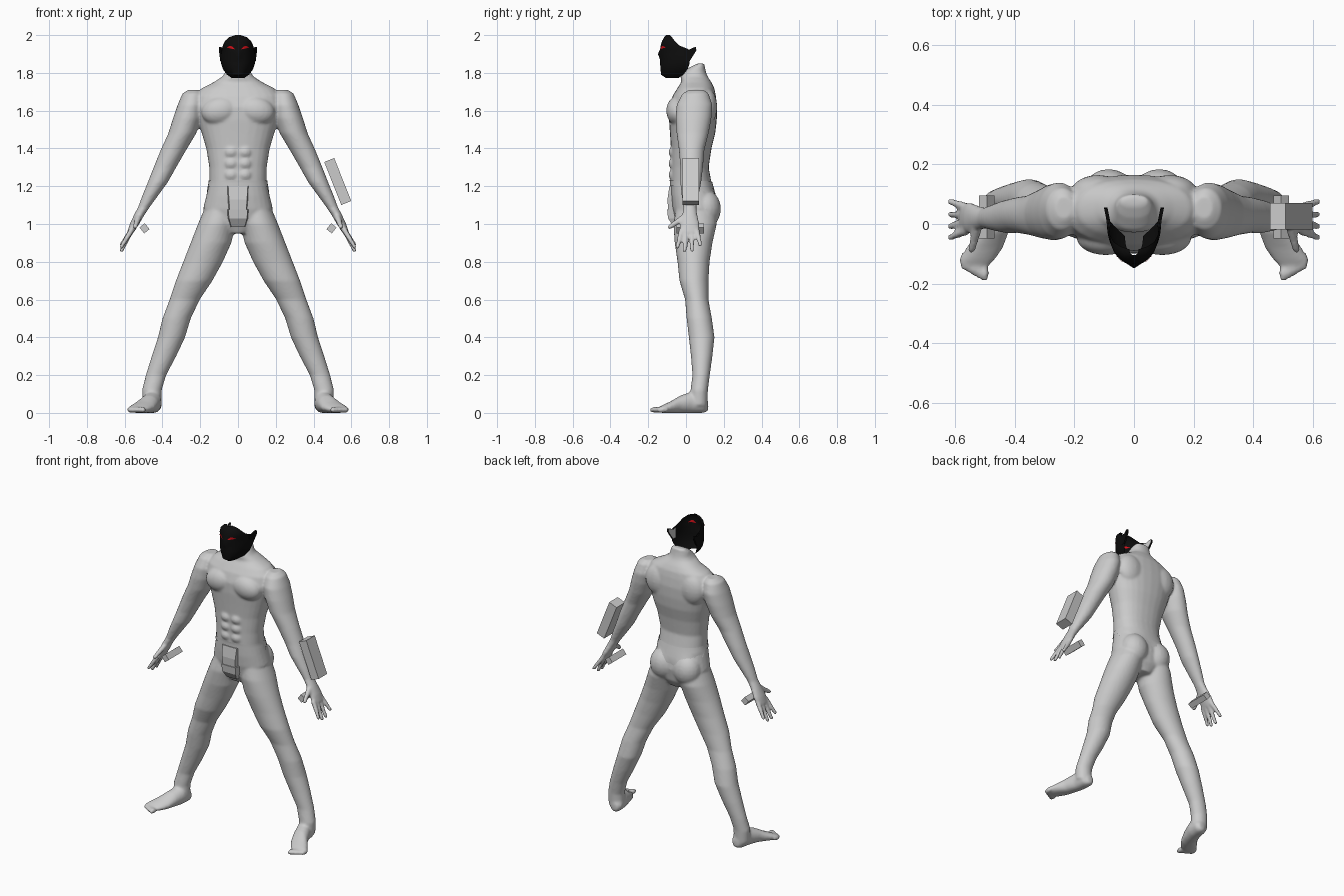
import bpy, bmesh, math
from mathutils import Vector, Matrix

if "Cube" in bpy.data.objects:
    bpy.data.objects.remove(bpy.data.objects["Cube"])


def material(name, rgb):
    m = bpy.data.materials.new(name)
    m.use_nodes = True
    m.diffuse_color = (*rgb, 1)
    m.node_tree.nodes["Principled BSDF"].inputs["Base Color"].default_value = (*rgb, 1)
    return m


GREY = material("light grey", (0.6, 0.6, 0.6))
BLACK = material("black", (0.004, 0.004, 0.004))
RED = material("red", (0.7, 0.005, 0.01))


def finish(bm, name, mats, smooth=None):
    bmesh.ops.recalc_face_normals(bm, faces=bm.faces)
    me = bpy.data.meshes.new(name)
    bm.to_mesh(me)
    bm.free()
    ob = bpy.data.objects.new(name, me)
    bpy.context.collection.objects.link(ob)
    for m in mats:
        me.materials.append(m)
    if smooth:
        shade(ob, smooth)
    return ob


def shade(ob, angle):
    bpy.ops.object.select_all(action='DESELECT')
    ob.select_set(True)
    bpy.context.view_layer.objects.active = ob
    bpy.ops.object.shade_smooth_by_angle(angle=math.radians(angle))


def apply_modifiers(ob):
    dg = bpy.context.evaluated_depsgraph_get()
    ob.data = bpy.data.meshes.new_from_object(ob.evaluated_get(dg))
    ob.modifiers.clear()


def loft(bm, rings, axis='z', side=1, n=28, power=2.0):
    """Closed skin over rings (x, y, z, half width, half depth)."""
    rows = []
    for x, y, z, a, b in rings:
        row = []
        for i in range(n):
            t = math.tau * i / n
            c, s = math.cos(t), math.sin(t)
            u = math.copysign(abs(c) ** (2 / power), c) * a
            v = math.copysign(abs(s) ** (2 / power), s) * b
            p = (x + u, y + v, z) if axis == 'z' else (x + u, y, max(z + v, 0))
            row.append(bm.verts.new((p[0] * side, p[1], p[2])))
        rows.append(row)
    for r, q in zip(rows, rows[1:]):
        for i in range(n):
            j = (i + 1) % n
            bm.faces.new((r[i], r[j], q[j], q[i]))
    bm.faces.new(rows[0])
    bm.faces.new(rows[-1])


def ball(bm, loc, size, tilt=0):
    bmesh.ops.create_uvsphere(bm, u_segments=20, v_segments=12, radius=1,
                              matrix=Matrix.Translation(loc) @ Matrix.Rotation(tilt, 4, 'Y')
                              @ Matrix.Diagonal((*size, 1)))


def finger(bm, a, b, r, side):
    a, b = Vector(a), Vector(b)
    a.x *= side
    b.x *= side
    for i in range(11):
        ball(bm, a.lerp(b, i / 10), [r * (1 - 0.025 * i)] * 3)


# Body: torso and neck
bm = bmesh.new()
torso = [(0.95, -.03, .12, .06), (1.0, -.055, .15, .14), (1.08, -.072, .165, .185),
         (1.15, -.08, .155, .168), (1.22, -.082, .135, .152), (1.3, -.08, .12, .152),
         (1.4, -.08, .135, .168), (1.48, -.085, .155, .192), (1.55, -.09, .163, .212),
         (1.62, -.09, .165, .235), (1.68, -.07, .158, .225), (1.72, -.045, .15, .19),
         (1.75, -.025, .135, .13), (1.78, -.03, .115, .083), (1.8, -.02, .107, .07),
         (1.83, .02, .1, .06), (1.85, .06, .098, .045)]
loft(bm, [(0, (f + b) / 2, z, w, (b - f) / 2) for z, f, b, w in torso], power=2.3)

for s in (1, -1):
    # Chest, stomach and seat muscles
    ball(bm, (s * .095, -.045, 1.6), (.1, .06, .075), s * .2)
    for k, z in enumerate((1.26, 1.32, 1.38)):
        ball(bm, (s * .035, -.068, z), (.036, .024, .032))
    ball(bm, (s * .12, .11, 1.62), (.09, .055, .1))
    ball(bm, (s * .085, .105, 1.08), (.088, .08, .1))
    # Arm and palm
    loft(bm, [(.235, .055, 1.71, .03, .04), (.24, .05, 1.69, .055, .07),
              (.25, .045, 1.63, .07, .095), (.268, .04, 1.56, .076, .095),
              (.295, .035, 1.48, .074, .085), (.34, .03, 1.395, .068, .068),
              (.387, .03, 1.3, .06, .06), (.425, .025, 1.22, .053, .056),
              (.465, .022, 1.15, .042, .045), (.498, .02, 1.09, .031, .035),
              (.522, .02, 1.05, .028, .04), (.548, .02, 1.0, .025, .052),
              (.57, .02, .955, .018, .052)], side=s)
    # Fingers and thumb
    for y0, y1, z1 in ((-.024, -.045, .88), (.004, -.008, .86), (.032, .032, .86), (.058, .075, .89)):
        finger(bm, (.565, y0, .965), (.617, y1, z1), .0155, s)
    finger(bm, (.525, -.005, 1.04), (.545, -.085, .985), .018, s)
    # Leg
    loft(bm, [(.09, .05, 1.1, .08, .1), (.112, .048, 1.0, .1, .115),
              (.143, .04, .9, .108, .1), (.185, .04, .8, .105, .085),
              (.232, .042, .7, .097, .077), (.282, .057, .6, .08, .062),
              (.325, .07, .5, .075, .067), (.352, .083, .4, .072, .068),
              (.392, .083, .3, .065, .057), (.434, .08, .2, .054, .046),
              (.456, .07, .12, .052, .046), (.455, .068, .04, .05, .046)], side=s)
    # Foot and toes
    loft(bm, [(.44, .118, .035, .02, .025), (.447, .095, .045, .044, .045),
              (.455, .03, .055, .05, .058), (.475, -.03, .045, .053, .047),
              (.502, -.08, .03, .062, .032), (.527, -.12, .021, .06, .022),
              (.535, -.14, .017, .05, .015)], axis='y', side=s)
    for i in range(5):
        ball(bm, (s * (.502 + .018 * i), -.165 + .01 * i, .016), (.015 - .001 * i, .03, .016))
body = finish(bm, "body", [GREY])
remesh = body.modifiers.new("skin", 'REMESH')
remesh.mode = 'VOXEL'
remesh.voxel_size = 0.0075
relax = body.modifiers.new("relax", 'SMOOTH')
relax.factor = 0.5
relax.iterations = 7
apply_modifiers(body)
shade(body, 60)

# Waistband: narrow in front, deep behind
bm = bmesh.new()
n, rows = 32, []
for k in range(5):
    row = []
    for i in range(n):
        t = math.tau * i / n
        back = max(0, math.sin(t)) ** 0.7
        row.append(bm.verts.new((.165 * math.cos(t), .03 + .13 * math.sin(t),
                                 1.23 - k / 4 * (.03 + .1 * back))))
    rows.append(row)
for r, q in zip(rows, rows[1:]):
    for i in range(n):
        bm.faces.new((r[i], r[(i + 1) % n], q[(i + 1) % n], q[i]))
band = finish(bm, "waistband", [GREY])
wrap = band.modifiers.new("wrap", 'SHRINKWRAP')
wrap.target = body
wrap.offset = 0.004
apply_modifiers(band)
shade(band, 30)


def panel(name, rows):
    """Stacked box from rows (z, half width, front y, back y)."""
    bm = bmesh.new()
    loops = [[bm.verts.new(p) for p in ((-w, b, z), (-w * .8, f, z), (w * .8, f, z), (w, b, z))]
             for z, w, f, b in rows]
    for r, q in zip(loops, loops[1:]):
        for i in range(4):
            bm.faces.new((r[i], r[(i + 1) % 4], q[(i + 1) % 4], q[i]))
    bm.faces.new(loops[0])
    bm.faces.new(loops[-1])
    return finish(bm, name, [GREY])


panel("front_pouch", [(1.2, .065, -.088, -.04), (1.13, .06, -.098, -.04), (1.075, .055, -.095, -.02)])
panel("front_flap", [(1.078, .064, -.1, -.02), (1.03, .06, -.095, 0), (.985, .045, -.065, .02)])


def block(name, loc, size, turn):
    bm = bmesh.new()
    bmesh.ops.create_cube(bm, size=1, matrix=Matrix.Translation(loc)
                          @ Matrix.Rotation(turn, 4, 'Y') @ Matrix.Diagonal((*size, 1)))
    return finish(bm, name, [GREY])


# Forearm block and grips
block("left_forearm_block", (.528, .026, 1.225), (.057, .088, .245), -.378)
for s, label in ((1, "left"), (-1, "right")):
    block(label + "_hand_grip", (s * .495, .023, .977), (.036, .145, .04), s * .68)

# Mask: open-backed shell (z, half width, front y, rear edge y)
mask_rows = [(1.772, .03, -.105, -.04), (1.79, .058, -.132, -.015), (1.82, .08, -.135, .01),
             (1.85, .09, -.137, .02), (1.875, .092, -.132, .02), (1.9, .09, -.138, .02),
             (1.925, .086, -.136, .015), (1.945, .08, -.134, -.035), (1.97, .068, -.126, -.06),
             (1.99, .045, -.115, -.075), (2.0, .015, -.105, -.085)]


def mask_point(row, t, grow=0.0):
    z, w, f, b = row
    nose = .014 * max(0, 1 - abs(z - 1.892) / .035) * max(0, 1 - abs(t) / .25)
    return Vector(((w + grow) * math.sin(t), b + (f - grow - b) * math.cos(t) ** .85 - nose, z))


def row_at(z):
    for p, q in zip(mask_rows, mask_rows[1:]):
        if p[0] <= z <= q[0]:
            k = (z - p[0]) / (q[0] - p[0])
            return [u + (v - u) * k for u, v in zip(p, q)]


bm = bmesh.new()
n = 24
grid = [[bm.verts.new(mask_point(r, (i / n - .5) * math.pi * .998)) for i in range(n + 1)]
        for r in mask_rows]
for r, q in zip(grid, grid[1:]):
    for i in range(n):
        bm.faces.new((r[i], r[i + 1], q[i + 1], q[i]))
finish(bm, "mask", [BLACK], 40)

# Eyes: slanted slits, shown on both faces of the shell
for s, label in ((1, "left"), (-1, "right")):
    for grow, where in ((.003, "outer"), (-.003, "inner")):
        bm = bmesh.new()
        pairs = []
        for i in range(7):
            k = i / 6
            t = s * (.2 + .55 * k)
            mid, half = 1.925 + .012 * math.sin(k * math.pi * .8), .001 + .006 * math.sin(k * math.pi)
            pairs.append([bm.verts.new(mask_point(row_at(mid + d), t, grow)) for d in (-half, half)])
        for p, q in zip(pairs, pairs[1:]):
            bm.faces.new((p[0], q[0], q[1], p[1]))
        finish(bm, f"{label}_eye_{where}", [RED])

    # Ear: black outside, grey inside
    bm = bmesh.new()
    outline = [(-.01, 1.86), (.018, 1.86), (.04, 1.895), (.055, 1.92), (.052, 1.938),
               (.035, 1.932), (.015, 1.922), (-.01, 1.93)]
    face = bm.faces.new([bm.verts.new((s * (.09 + .2 * max(0, y)), y, z)) for y, z in outline])
    ext = bmesh.ops.extrude_face_region(bm, geom=[face])
    for v in ext["geom"]:
        if isinstance(v, bmesh.types.BMVert):
            v.co.x -= s * .012
    ear = finish(bm, label + "_ear", [BLACK, GREY])
    for p in ear.data.polygons:
        p.material_index = int(p.normal.x * s < -.5)
